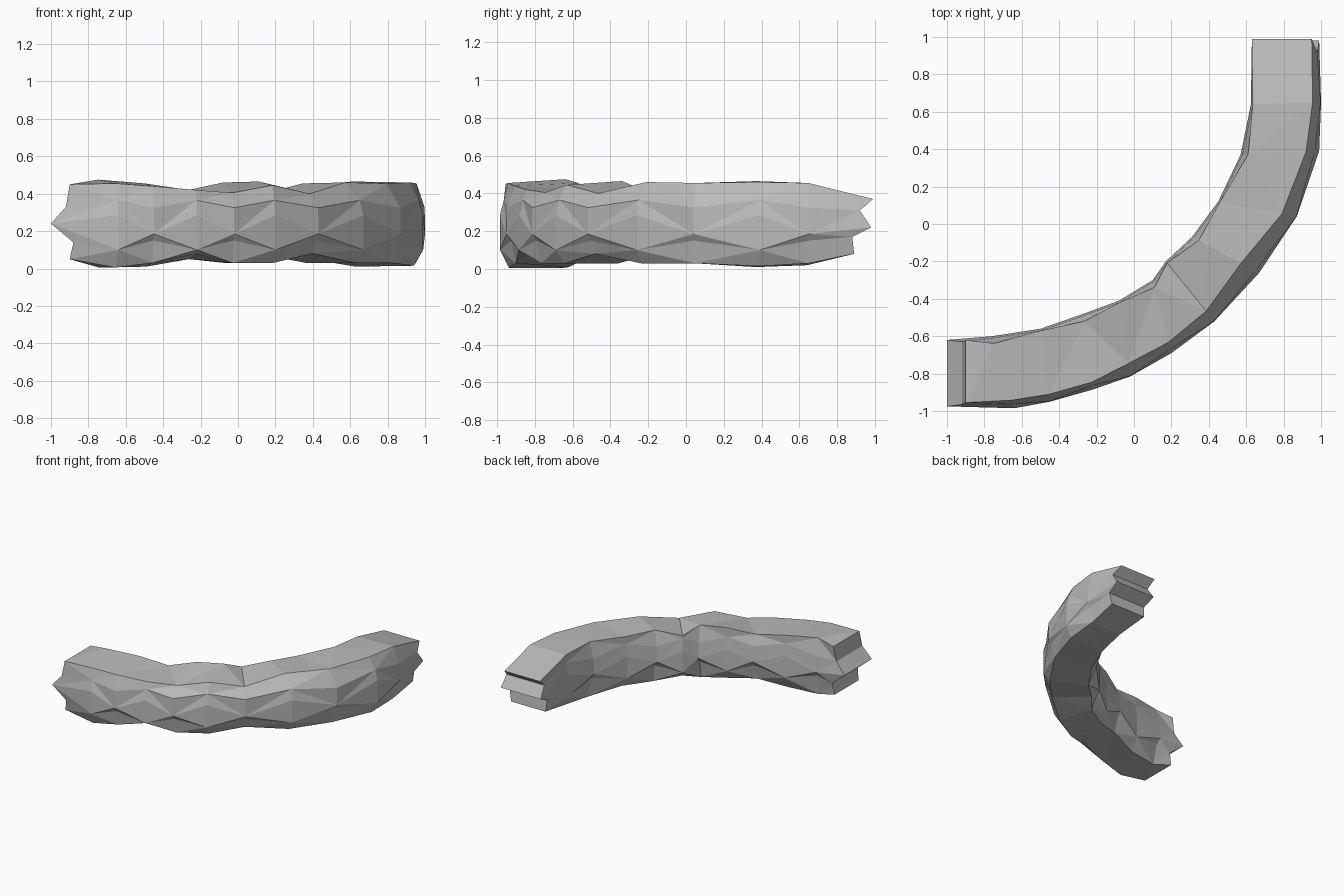
import bpy, bmesh
from mathutils import Vector

if "Cube" in bpy.data.objects:
    bpy.data.objects.remove(bpy.data.objects["Cube"])

# Stations along the arc: outer x, y, inner x, y, top z outer, inner, bottom z outer, inner, top inset
STATIONS = [
    (-.90, -.975, -.90, -.62, .45, .45, .05, .05, .02),
    (-.64, -.985, -.76, -.60, .455, .475, .005, .005, .045),
    (-.45, -.95, -.50, -.56, .44, .455, .03, .01, .04),
    (-.22, -.885, -.27, -.48, .42, .42, .08, .05, .04),
    (-.02, -.815, -.08, -.41, .405, .46, .03, .03, .07),
    (.20, -.69, .10, -.30, .445, .465, .03, .03, .06),
    (.43, -.52, .17, -.20, .40, .41, .08, .06, .07),
    (.67, -.26, .31, -.07, .46, .455, .03, .03, .11),
    (.87, .04, .45, .12, .455, .45, .03, .03, .08),
    (.99, .39, .57, .37, .46, .465, .015, .01, .07),
    (1.0, .65, .625, .64, .455, .455, .03, .02, .045),
    (.99, .90, .63, .90, .37, .37, .08, .08, .04),
]
# Stepped wedge ends: offset along the arc and height, from top to bottom
END_A = [(0, .45), (.02, .33), (.10, .24), (-.02, .14), (0, .05)]
END_B = [(.09, .37), (.02, .31), (.08, .22), (-.02, .17), (-.01, .08)]


def ring(i):
    """Ten points: outer side top to bottom, then inner side bottom to top."""
    ox, oy, ix, iy, zto, zti, zbo, zbi, inset = STATIONS[i]
    o, n = Vector((ox, oy, 0)), Vector((ix, iy, 0))
    across = (o - n).normalized()
    end = END_A if i == 0 else END_B if i == len(STATIONS) - 1 else None
    along = Vector((-1, 0, 0)) if i == 0 else Vector((0, 1, 0))
    wob = 1 if i % 2 else -1
    out_in = [inset, .012 + .01 * wob, 0, .012 - .012 * wob, .05]
    inn_in = [.025 + .015 * wob, .01, 0, .015 + .015 * wob, .06]
    zo = [zto, .345 + .02 * wob, .235 + .05 * wob, .125 - .025 * wob, zbo]
    zi = [zti, .36 - .025 * wob, .25 - .04 * wob, .14 + .03 * wob, zbi]
    if end:
        out_in = [inset, .01, 0, .01, .03]
        inn_in = [0, .01, 0, .01, .02]
        zo = zi = [e[1] for e in end]
    outer, inner = [], []
    for k in range(5):
        shift = along * end[k][0] if end else Vector()
        outer.append(o - across * out_in[k] + shift + Vector((0, 0, zo[k])))
        inner.append(n + across * inn_in[k] + shift + Vector((0, 0, zi[k])))
    return outer + inner[::-1]


# Rough stone body lofted through the stations
bm = bmesh.new()
rings = [[bm.verts.new(p) for p in ring(i)] for i in range(len(STATIONS))]
for i, (a, b) in enumerate(zip(rings, rings[1:])):
    for k in range(10):
        q = [a[k], a[(k + 1) % 10], b[(k + 1) % 10], b[k]]
        if (i + k) % 2:                      # alternate the diagonals
            q = q[1:] + q[:1]
        bm.faces.new((q[0], q[1], q[2]))
        bm.faces.new((q[0], q[2], q[3]))

# Stepped end faces
for r in (rings[0], rings[-1]):
    for k in range(4):
        bm.faces.new((r[k], r[k + 1], r[8 - k], r[9 - k]))
bmesh.ops.recalc_face_normals(bm, faces=bm.faces[:])

mesh = bpy.data.meshes.new("curved_stone_wall")
bm.to_mesh(mesh)
bm.free()
stone = bpy.data.materials.new("stone grey")
stone.diffuse_color = (.5, .5, .5, 1)
stone.use_nodes = True
stone.node_tree.nodes["Principled BSDF"].inputs["Base Color"].default_value = stone.diffuse_color
mesh.materials.append(stone)
wall = bpy.data.objects.new("curved_stone_wall", mesh)
bpy.context.collection.objects.link(wall)
